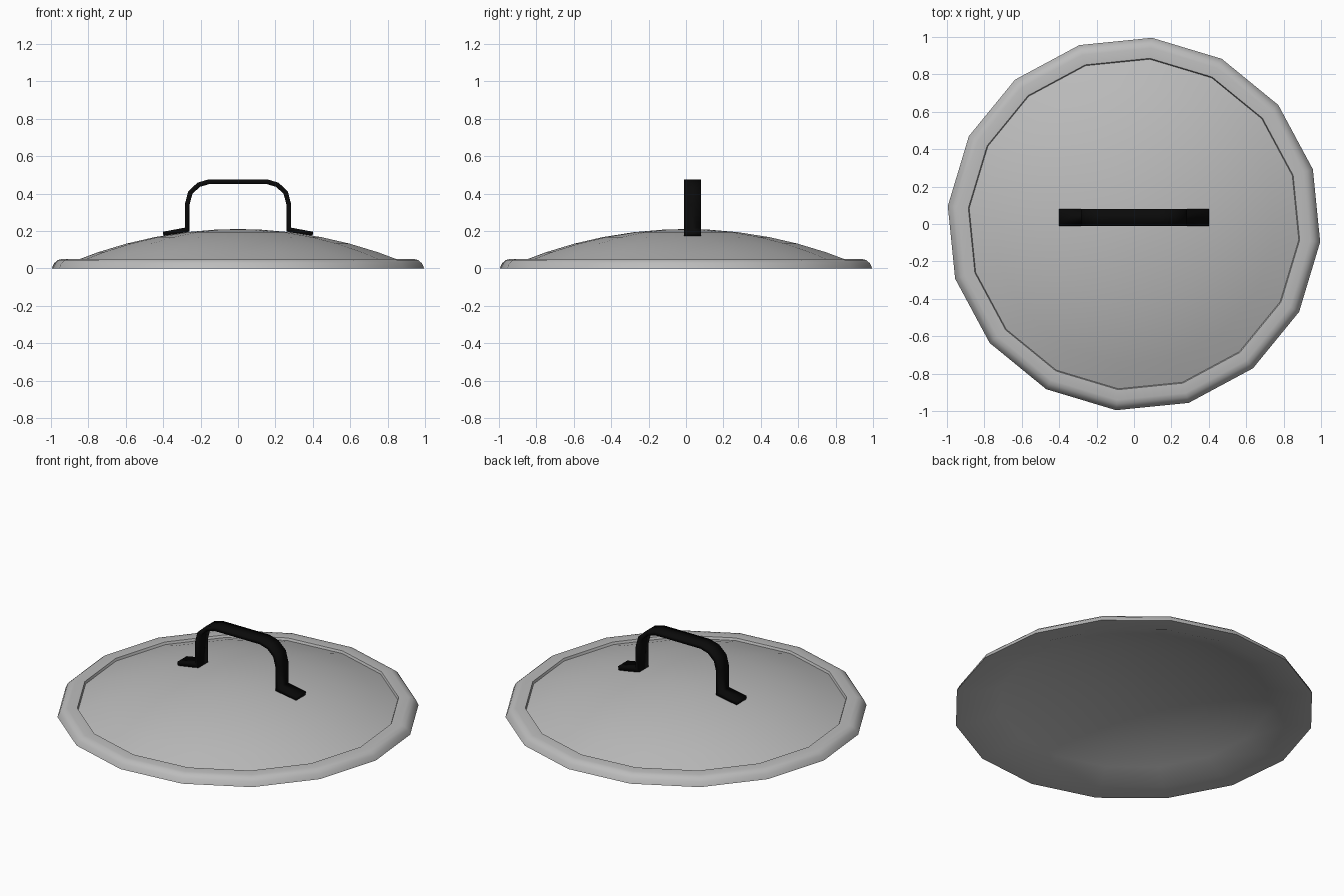
import bpy, bmesh, math

if "Cube" in bpy.data.objects:
    bpy.data.objects.remove(bpy.data.objects["Cube"], do_unlink=True)

SIDES = 16
TURN = math.radians(-5.5)
CURVE_R = 2.34   # radius of the dome's curvature
TOP = 0.21       # dome height
WALL = 0.03      # dome thickness


def material(name, color):
    m = bpy.data.materials.new(name)
    m.use_nodes = True
    rgba = (*color, 1)
    m.diffuse_color = rgba
    m.node_tree.nodes["Principled BSDF"].inputs["Base Color"].default_value = rgba
    return m


def make_object(name, bm, mat):
    mesh = bpy.data.meshes.new(name)
    bm.to_mesh(mesh)
    bm.free()
    mesh.materials.append(mat)
    obj = bpy.data.objects.new(name, mesh)
    bpy.context.collection.objects.link(obj)
    return obj


def smooth(obj, degrees):
    bpy.ops.object.select_all(action='DESELECT')
    obj.select_set(True)
    bpy.context.view_layer.objects.active = obj
    bpy.ops.object.shade_smooth_by_angle(angle=math.radians(degrees))


def dome_z(r):
    return TOP - CURVE_R + math.sqrt(CURVE_R ** 2 - r * r)


steel = material("brushed steel", (0.5, 0.5, 0.5))
black = material("black handle", (0.003, 0.003, 0.003))

# Lid: outer dome, raised rounded rim and hollow underside in one lathe profile
radii = [0.0, 0.12, 0.28, 0.45, 0.6, 0.75, 0.885]
outer = [(r, dome_z(r)) for r in radii]
rim = [(0.89, 0.05), (0.945, 0.05), (0.968, 0.044), (0.988, 0.027), (1.0, 0.0)]
inner = [(r, max(dome_z(r) - WALL, 0.0)) for r in reversed(radii)]

bm = bmesh.new()
pts = [bm.verts.new((r * math.cos(TURN), r * math.sin(TURN), z))
       for r, z in outer + rim + inner]
edges = [bm.edges.new(pair) for pair in zip(pts, pts[1:])]
bmesh.ops.spin(bm, geom=pts + edges, cent=(0, 0, 0), axis=(0, 0, 1),
               angle=math.tau, steps=SIDES, use_merge=True)
bmesh.ops.remove_doubles(bm, verts=bm.verts[:], dist=0.0005)
bmesh.ops.recalc_face_normals(bm, faces=bm.faces[:])
lid = make_object("lid", bm, steel)
smooth(lid, 40)

# Handle: bent strap with two sloping feet, slightly behind the centre
half = [(0.155, 0.463), (0.21, 0.447), (0.255, 0.405),
        (0.272, 0.34), (0.272, 0.207), (0.4, 0.183)]
path = [(-x, z) for x, z in reversed(half)] + half
bm = bmesh.new()
rows = [[bm.verts.new((x, y, z)) for y in (-0.01, 0.08)] for x, z in path]
for a, b in zip(rows, rows[1:]):
    bm.faces.new((a[0], b[0], b[1], a[1]))
handle = make_object("handle", bm, black)
strap = handle.modifiers.new("strap thickness", 'SOLIDIFY')
strap.thickness = 0.025
strap.offset = 0
strap.use_even_offset = True
smooth(handle, 40)
